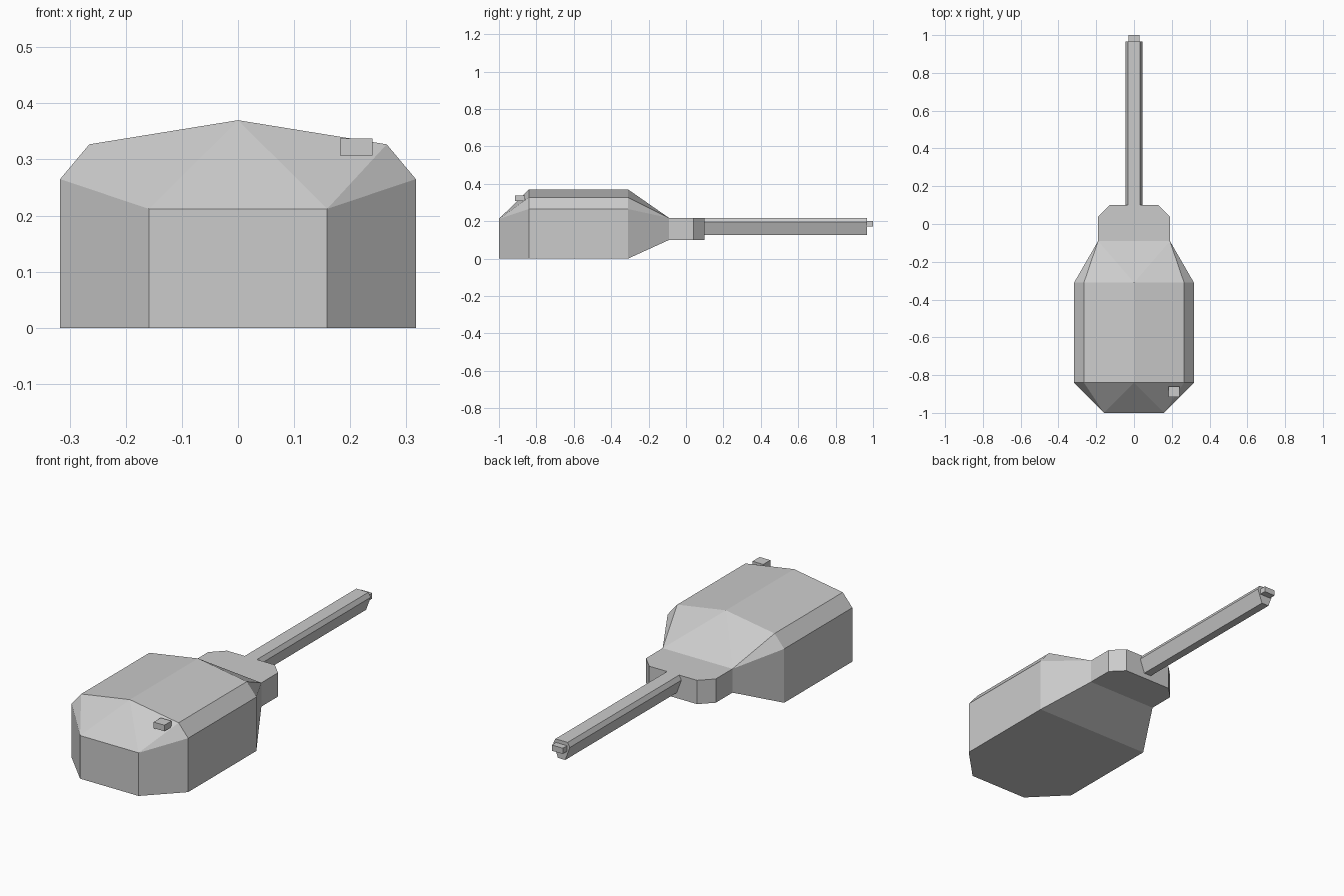
import bpy, bmesh, math

if "Cube" in bpy.data.objects:
    bpy.data.objects.remove(bpy.data.objects["Cube"])


def finish(bm, name):
    bmesh.ops.recalc_face_normals(bm, faces=bm.faces[:])
    me = bpy.data.meshes.new(name)
    bm.to_mesh(me)
    bm.free()
    ob = bpy.data.objects.new(name, me)
    bpy.context.collection.objects.link(ob)
    return ob


def mirrored(half):
    """Close a half outline across x = 0 (first coordinate)."""
    return half + [(-x, v) for x, v in reversed(half) if x > 0]


def prism(name, half, place, a, b):
    """Extrude a mirrored half outline from a to b using the place function."""
    bm = bmesh.new()
    pts = mirrored(half)
    rings = [[bm.verts.new(place(p, t)) for p in pts] for t in (a, b)]
    for r in rings:
        bm.faces.new(r)
    n = len(pts)
    for i in range(n):
        j = (i + 1) % n
        bm.faces.new((rings[0][i], rings[0][j], rings[1][j], rings[1][i]))
    return finish(bm, name)


def box(name, lo, hi):
    return prism(name + "", [], None, 0, 0) if lo is None else hull(
        name, [(x, y, z) for x in (lo[0], hi[0]) for y in (lo[1], hi[1]) for z in (lo[2], hi[2])])


def hull(name, pts):
    bm = bmesh.new()
    for p in pts:
        bm.verts.new(p)
    bmesh.ops.convex_hull(bm, input=bm.verts[:])
    bmesh.ops.dissolve_limit(bm, angle_limit=math.radians(0.8),
                             verts=bm.verts[:], edges=bm.edges[:])
    return finish(bm, name)


# Turret shell: full section in the middle, narrower section at each end
middle = mirrored([(0.317, 0), (0.317, 0.265), (0.265, 0.327), (0, 0.37)])
front = mirrored([(0.159, 0), (0.159, 0.212)])
rear = mirrored([(0.19, 0.10), (0.19, 0.217)])
sections = [(front, -1.0), (middle, -0.84), (middle, -0.31), (rear, -0.09)]
hull("turret_shell", [(x, y, z) for sec, y in sections for x, z in sec])

# Gun mount with chamfered corners
prism("gun_mount", [(0.19, -0.09), (0.19, 0.04), (0.13, 0.10)],
      lambda p, t: (p[0], p[1], t), 0.10, 0.217)

# Six-sided barrel
prism("barrel", [(0.02, 0.127), (0.045, 0.195), (0.033, 0.217)],
      lambda p, t: (p[0], t, p[1]), 0.10, 0.967)

# Small blocks: muzzle sight and hatch fitting
box("muzzle_block", (-0.03, 0.967, 0.172), (0.03, 1.0, 0.2))
box("roof_fitting", (0.182, -0.915, 0.307), (0.24, -0.86, 0.337))
